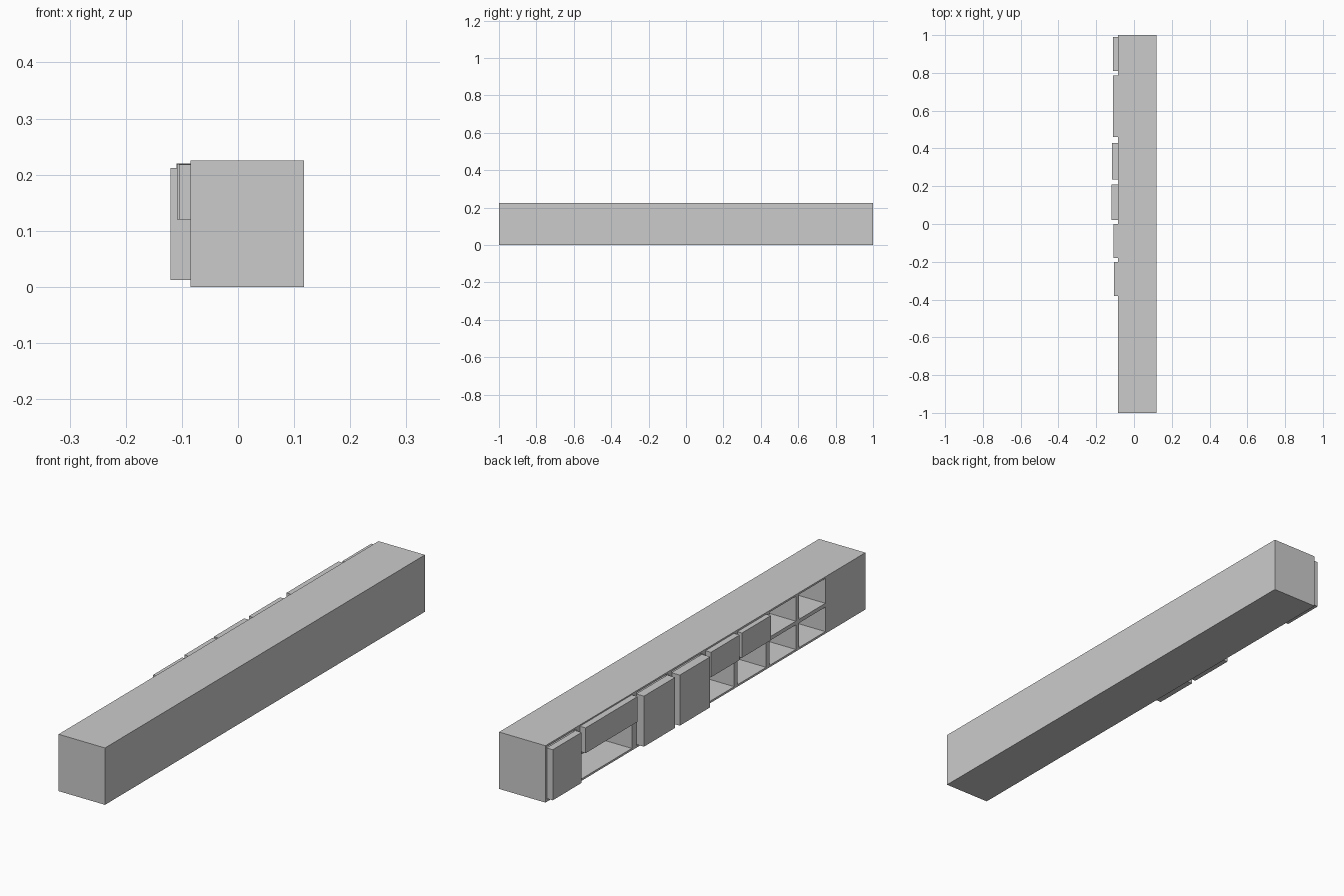
import bpy, bmesh
from mathutils import Matrix, Vector

if "Cube" in bpy.data.objects:
    bpy.data.objects.remove(bpy.data.objects["Cube"])


def add_box(bm, lo, hi):
    lo, hi = Vector(lo), Vector(hi)
    m = Matrix.Translation((lo + hi) / 2) @ Matrix.Diagonal((*(hi - lo), 1))
    bmesh.ops.create_cube(bm, size=1, matrix=m)


def boxes(name, spans):
    bm = bmesh.new()
    for lo, hi in spans:
        add_box(bm, lo, hi)
    me = bpy.data.meshes.new(name)
    bm.to_mesh(me)
    bm.free()
    ob = bpy.data.objects.new(name, me)
    bpy.context.collection.objects.link(ob)
    return ob


FRONT, BACK, HEIGHT = -0.085, 0.118, 0.225
Z0, SHELF_LO, SHELF_HI, Z1 = 0.008, 0.105, 0.12, 0.218

# Columns along y: (start, end, has middle shelf)
columns = [
    (0.81, 0.99, False),
    (0.46, 0.785, True),
    (0.235, 0.43, False),
    (0.02, 0.21, False),
    (-0.18, 0.0, True),
    (-0.38, -0.2, True),
    (-0.565, -0.4, True),
    (-0.75, -0.585, True),
]

# Long cabinet body with the compartments cut into its -x face
body = boxes("cabinet_body", [((FRONT, -1, 0), (BACK, 1, HEIGHT))])
cells = []
for a, b, shelf in columns:
    rows = [(Z0, SHELF_LO), (SHELF_HI, Z1)] if shelf else [(Z0, Z1)]
    for lo, hi in rows:
        cells.append(((FRONT - 0.05, a, lo), (BACK - 0.01, b, hi)))
cutter = boxes("compartment_cutter", cells)
cutter.hide_render = True
mod = body.modifiers.new("compartments", 'BOOLEAN')
mod.operation = 'DIFFERENCE'
mod.solver = 'EXACT'
mod.object = cutter
bpy.context.view_layer.objects.active = body
bpy.ops.object.modifier_apply(modifier=mod.name)
bpy.data.objects.remove(cutter)

# Protruding fronts: (name, column, front x, bottom z, top z)
fronts = [
    ("end_door", 0, -0.11, 0.012, 0.212),
    ("wide_drawer", 1, -0.11, 0.12, 0.22),
    ("door_left", 2, -0.117, 0.012, 0.212),
    ("door_right", 3, -0.12, 0.012, 0.212),
    ("small_drawer_left", 4, -0.109, 0.12, 0.219),
    ("small_drawer_right", 5, -0.105, 0.12, 0.218),
]
for name, col, x, lo, hi in fronts:
    a, b, _ = columns[col]
    boxes(name, [((x, a, lo), (FRONT + 0.002, b, hi))])
